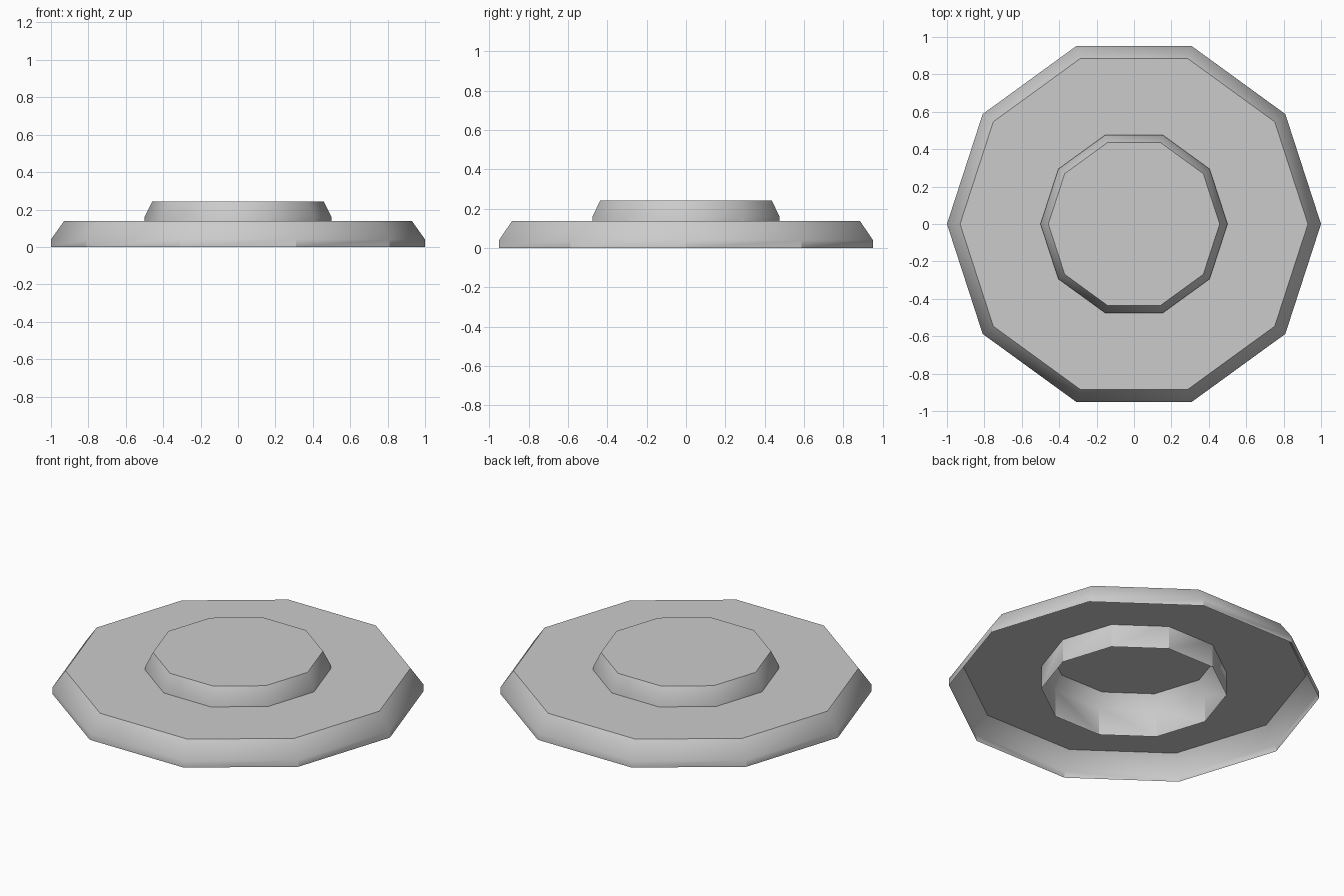
import bpy, bmesh, math

if "Cube" in bpy.data.objects:
    bpy.data.objects.remove(bpy.data.objects["Cube"])

SIDES = 10


def lathe(name, profile, cap=False):
    """Spin an open (radius, z) profile into a ten-sided thin shell."""
    bm = bmesh.new()
    rings = []
    for r, z in profile:
        rings.append([bm.verts.new((r * math.cos(2 * math.pi * i / SIDES),
                                    r * math.sin(2 * math.pi * i / SIDES), z))
                      for i in range(SIDES)])
    for a, b in zip(rings, rings[1:]):
        for i in range(SIDES):
            j = (i + 1) % SIDES
            bm.faces.new((a[i], a[j], b[j], b[i]))
    if cap:
        bm.faces.new(rings[-1])
    mesh = bpy.data.meshes.new(name)
    bm.to_mesh(mesh)
    bm.free()
    obj = bpy.data.objects.new(name, mesh)
    bpy.context.collection.objects.link(obj)
    # smooth the shallow bevels, keep the vertical corners crisp
    bpy.ops.object.select_all(action='DESELECT')
    bpy.context.view_layer.objects.active = obj
    obj.select_set(True)
    bpy.ops.object.shade_smooth_by_angle(angle=math.radians(35))
    return obj


# Wide base plate: open underneath, with a hole for the centre
lathe("base_plate", [(1.0, 0.0), (1.0, 0.04), (0.93, 0.138), (0.5, 0.138)])

# Raised centre: a capped tube running down to the ground through the plate
lathe("raised_centre", [(0.5, 0.0), (0.5, 0.16), (0.458, 0.243)], cap=True)
